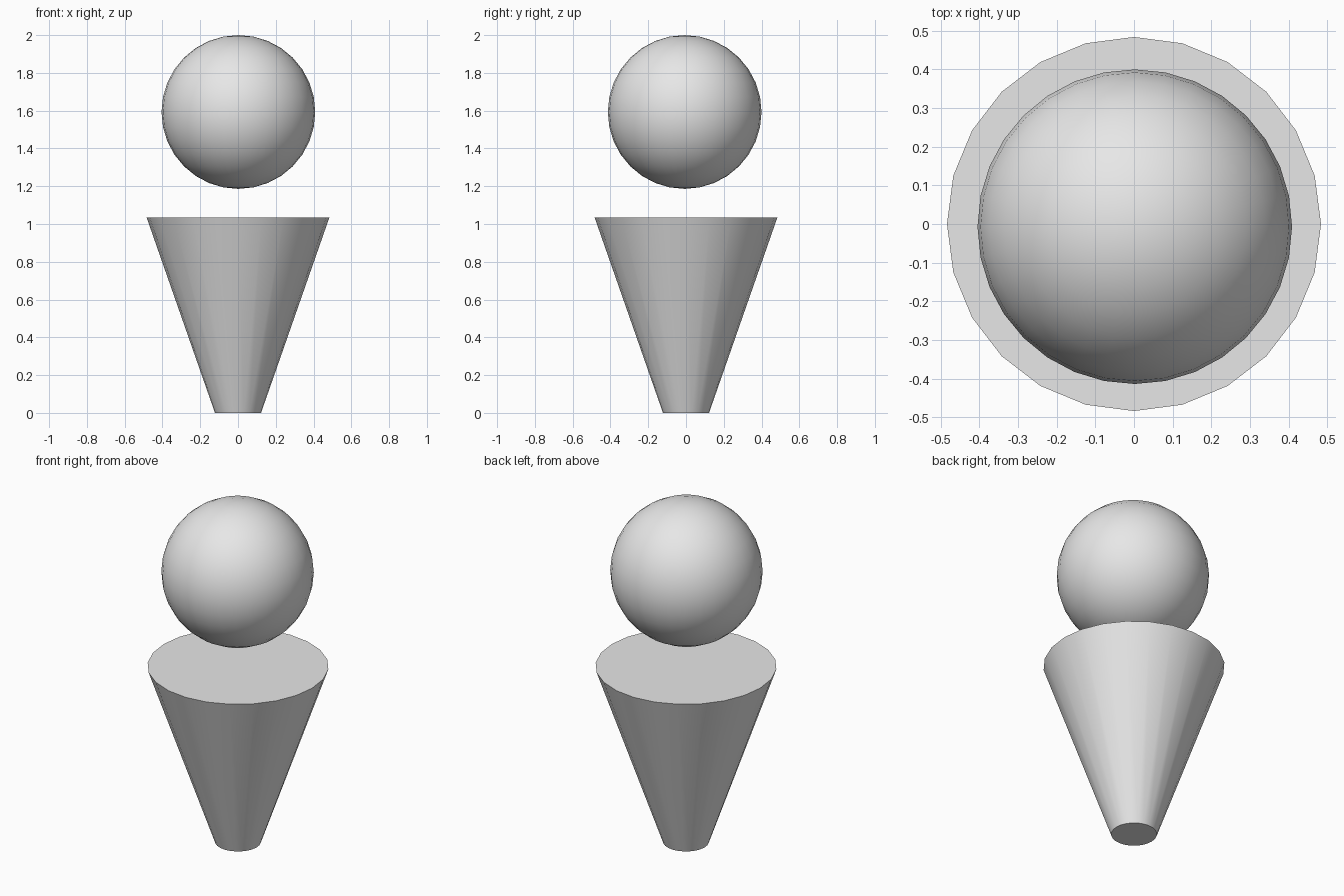
import bpy

cube = bpy.data.objects.get("Cube")
if cube:
    bpy.data.objects.remove(cube, do_unlink=True)

# Single plain grey for both parts
grey = bpy.data.materials.new("light_grey")
grey.use_nodes = True
colour = (0.8, 0.8, 0.8, 1.0)
grey.diffuse_color = colour
for node in grey.node_tree.nodes:
    if node.type == "BSDF_PRINCIPLED":
        node.inputs["Base Color"].default_value = colour


def finish(name):
    """Name the active part, colour it and smooth it with sharp rims."""
    part = bpy.context.object
    part.name = name
    part.data.materials.append(grey)
    bpy.ops.object.shade_smooth_by_angle(angle=0.6)
    return part


# Tapered solid base, wide end up
CONE_HEIGHT = 1.035
bpy.ops.mesh.primitive_cone_add(vertices=24, radius1=0.122, radius2=0.484,
                                depth=CONE_HEIGHT, location=(0, 0, CONE_HEIGHT / 2))
finish("tapered_cone")

# Ball floating above the base
BALL_RADIUS = 0.407
bpy.ops.mesh.primitive_uv_sphere_add(segments=32, ring_count=16, radius=BALL_RADIUS,
                                     location=(0.002, -0.007, 2 - BALL_RADIUS))
finish("floating_ball")
